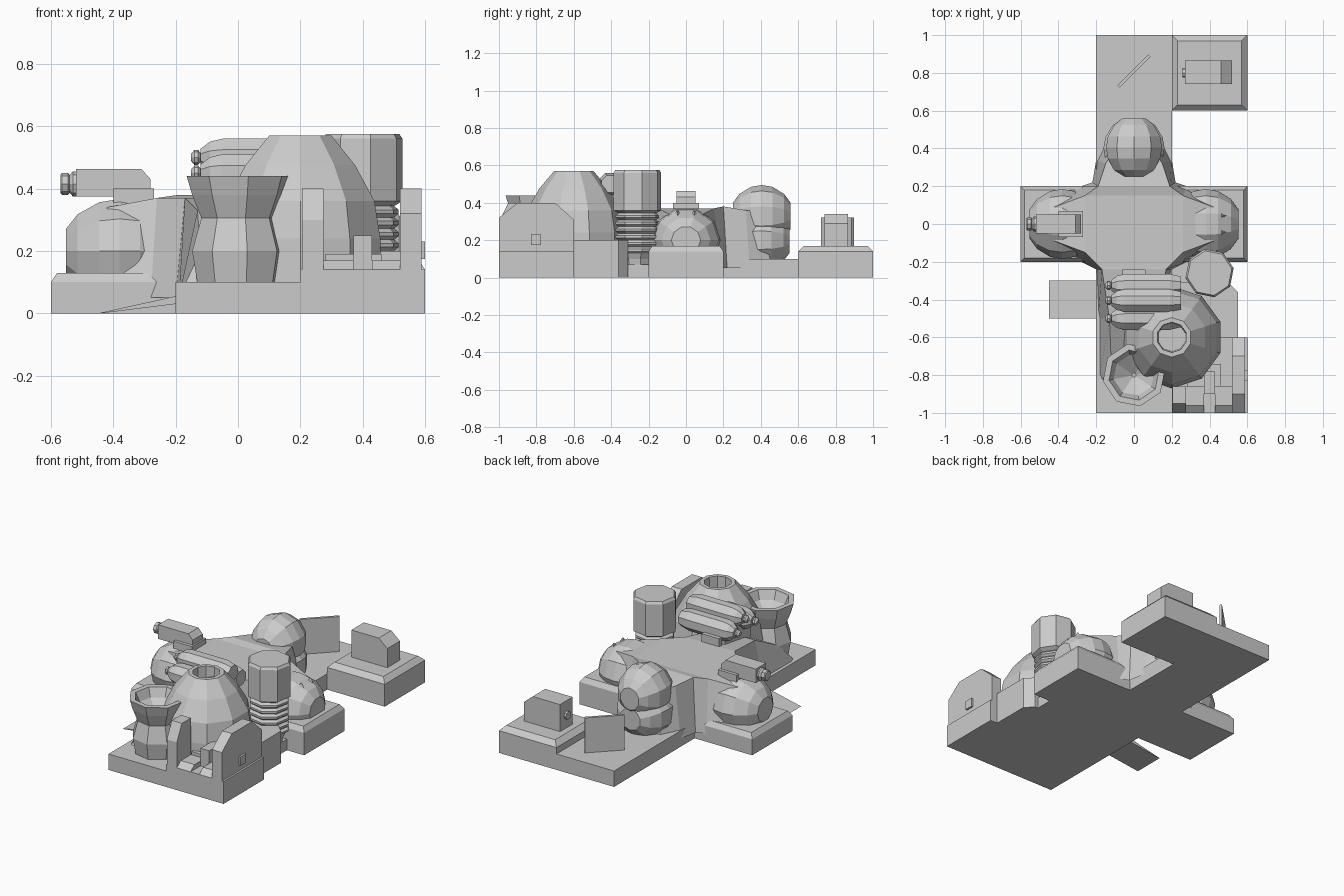
import bpy, bmesh, math
from mathutils import Matrix, Vector

if "Cube" in bpy.data.objects:
    bpy.data.objects.remove(bpy.data.objects["Cube"])


def finish(name, bm, mat=None):
    if mat is not None:
        bmesh.ops.transform(bm, matrix=mat, verts=bm.verts)
    bmesh.ops.recalc_face_normals(bm, faces=bm.faces)
    me = bpy.data.meshes.new(name)
    bm.to_mesh(me)
    bm.free()
    ob = bpy.data.objects.new(name, me)
    bpy.context.collection.objects.link(ob)
    return ob


def hull(name, pts):
    bm = bmesh.new()
    for p in pts:
        bm.verts.new(p)
    bmesh.ops.convex_hull(bm, input=bm.verts)
    bmesh.ops.dissolve_limit(bm, angle_limit=0.01, verts=bm.verts, edges=bm.edges)
    return finish(name, bm)


def box(name, x0, x1, y0, y1, z0, z1):
    return hull(name, [(x, y, z) for x in (x0, x1) for y in (y0, y1) for z in (z0, z1)])


def prism(name, profile, axis, a, b):
    """Extrude a 2D profile along an axis from a to b."""
    def put(p, t):
        q = list(p)
        q.insert(axis, t)
        return q
    return hull(name, [put(p, t) for p in profile for t in (a, b)])


def lathe(name, profile, n, loc, axis='Z', phase=0.0):
    """Revolve (radius, height) points into an n-sided faceted solid."""
    bm = bmesh.new()
    rings = [[bm.verts.new((r * math.cos(phase + 2 * math.pi * i / n),
                            r * math.sin(phase + 2 * math.pi * i / n), z)) for i in range(n)]
             for r, z in profile]
    for a, b in zip(rings, rings[1:]):
        for i in range(n):
            j = (i + 1) % n
            bm.faces.new((a[i], a[j], b[j], b[i]))
    bm.faces.new(rings[0])
    bm.faces.new(rings[-1])
    rot = {'Z': Matrix(), 'X': Matrix.Rotation(math.pi / 2, 4, 'Y'),
           'Y': Matrix.Rotation(-math.pi / 2, 4, 'X')}[axis]
    return finish(name, bm, Matrix.Translation(loc) @ rot)


def ball(name, loc, rad, axis):
    """Faceted ten-sided ball with flat poles, squashed to the given radii."""
    prof = [(math.sin(t), -math.cos(t)) for t in (math.radians(a) for a in (25, 45, 70, 90, 110, 135, 155))]
    ob = lathe(name, prof, 10, (0, 0, 0), axis, math.pi / 10)
    ob.data.transform(Matrix.Translation(loc) @ Matrix.Diagonal((*rad, 1)))
    return ob


def plinth(name, x0, x1, y0, y1, z, top, b=0.03):
    hull(name, [(x, y, h) for x in (x0, x1) for y in (y0, y1) for h in (0, z)] +
         [(x, y, top) for x in (x0 + b, x1 - b) for y in (y0 + b, y1 - b)])


# Base slabs
box("base_spine", -.2, .2, -1, 1, 0, .1)
plinth("left_wing_base", -.6, -.19, -.2, .2, .1, .13, .02)
plinth("right_wing_base", .19, .6, -.2, .2, .14, .17, .02)
plinth("rear_corner_base", .2, .6, .6, 1, .14, .17)
box("front_corner_base", .2, .6, -1, -.6, 0, .14)
prism("side_terrace", [(.2, -.6), (.55, -.6), (.55, -.36), (.5, -.31), (.2, -.31)], 2, 0, .2)
box("terrace_step", .2, .48, -.32, -.2, 0, .07)
prism("ramp", [(-.45, 0), (-.2, .055), (-.2, .03), (-.44, 0)], 1, -.5, -.3)

# Cross-shaped hill: (bottom x, y, top x, y, top z) for the right half, mirrored
half = [(.14, .46, .1, .40, .35), (.2, .34, .15, .32, .36), (.22, .22, .19, .2, .38),
        (.28, .2, .26, .15, .37), (.45, .16, .42, .09, .34), (.45, -.16, .42, -.09, .34),
        (.28, -.2, .26, -.15, .37), (.2, -.24, .17, -.24, .37), (.19, -.5, .13, -.5, .33),
        (.19, -.86, .12, -.75, .2)]
pts = half + [(-a, b, -c, d, e) for a, b, c, d, e in reversed(half)]
bm = bmesh.new()
low = [bm.verts.new((p[0], p[1], .05)) for p in pts]
high = [bm.verts.new(p[2:]) for p in pts]
n = len(pts)
for i in range(n):
    j = (i + 1) % n
    bm.faces.new((low[i], low[j], high[j], high[i]))
h = len(half)
for i in range(h - 1):
    if i in (3, 4, 5):
        continue
    bm.faces.new((high[i], high[i + 1], high[n - 2 - i], high[n - 1 - i]))
mid = [high[3], high[6], high[n - 7], high[n - 4]]
bm.faces.new(mid)
for a in (high[3:7], high[n - 7:n - 3]):
    bm.faces.new(a)
finish("hill", bm)

# Rounded ends of the hill arms
for name, s in (("left_dome", -1), ("right_dome", 1)):
    ball(name, (s * .38, 0, .2), (.19, .185, .175), 'X')
ball("rear_lower_dome", (0, .4, .2), (.17, .17, .16), 'Y')
ball("rear_upper_dome", (0, .405, .33), (.155, .17, .165), 'Y')
for y in (-.045, .045):
    lathe("dome_stud", [(.022, 0), (.003, .03)], 3, (.47, y, .33))

# Gun on the left arm
box("gun_mount", -.4, -.27, -.07, .07, .13, .4)
prism("gun_body", [(-.52, .375), (-.28, .375), (-.28, .43), (-.31, .463), (-.52, .463)], 1, -.05, .05)
lathe("gun_muzzle", [(.028, -.57), (.035, -.565), (.035, -.545), (.028, -.54), (.04, -.53), (.04, -.51)],
      8, (0, 0, .415), 'X')

# Large open dome
lathe("large_dome", [(.27, .08), (.27, .24), (.25, .36), (.185, .475), (.105, .57), (.08, .57), (.075, .4)],
      10, (.2, -.6, 0), phase=math.pi / 10)

# Bowl on a faceted urn
lathe("urn_bowl", [(.13, .08), (.15, .2), (.12, .305), (.15, .38), (.168, .44), (.135, .44), (.11, .385), (.012, .32)],
      8, (0, -.8, 0), phase=.2)

# Ribbed tower
prof = [(.07, .03), (.085, .1), (.1, .13)]
for i in range(6):
    z = .14 + i * .036
    prof += [(.118, z), (.118, z + .012), (.103, z + .024)]
prof += [(.13, .36), (.13, .56), (.12, .575)]
lathe("ribbed_tower", prof, 8, (.4, -.26, 0), phase=.2)

# Horizontal tanks with valves
for y, z in ((-.325, .44), (-.405, .5), (-.5, .45)):
    lathe("tank", [(.03, -.12), (.055, -.09), (.065, -.05), (.065, .19), (.05, .25)], 8, (0, y, z), 'X', math.pi / 8)
    lathe("tank_valve", [(.012, -.15), (.024, -.14), (.024, -.128), (.012, -.118), (.012, -.1)], 8, (0, y, z), 'X')
box("tank_bracket", -.06, .06, -.27, -.24, .33, .42)
box("tank_support", -.06, .02, -.56, -.3, .3, .42)

# Rear hut and thin standing panel
prism("rear_hut", [(.27, .16), (.52, .16), (.52, .29), (.46, .34), (.27, .34)], 1, .74, .865)
lathe("hut_port", [(.025, 0), (.025, .03)], 8, (.257, .8, .25), 'X')
panel = box("panel", -.115, .115, -.008, .008, .09, .32)
panel.matrix_world = Matrix.Translation((0, .81, 0)) @ Matrix.Rotation(math.radians(45), 4, 'Z')

# Ruined walls on the front corner
prism("right_wall", [(-1, .1), (-.6, .1), (-.6, .31), (-.7, .4), (-.9, .4), (-1, .32)], 0, .52, .588)
box("wall_window", .57, .6, -.83, -.775, .175, .23)
prism("left_wall", [(-1, .1), (-.86, .1), (-.86, .4), (-.95, .4), (-1, .3)], 0, .205, .275)
for x0, x1 in ((.27, .37), (.43, .53)):
    prism("wall_ledge", [(-1, .1), (-.86, .1), (-.86, .17), (-.96, .17), (-1, .14)], 0, x0, x1)
box("rubble_beam", .37, .43, -.9, -.78, .14, .25)
box("rubble_block", .28, .46, -.86, -.74, .13, .19)
